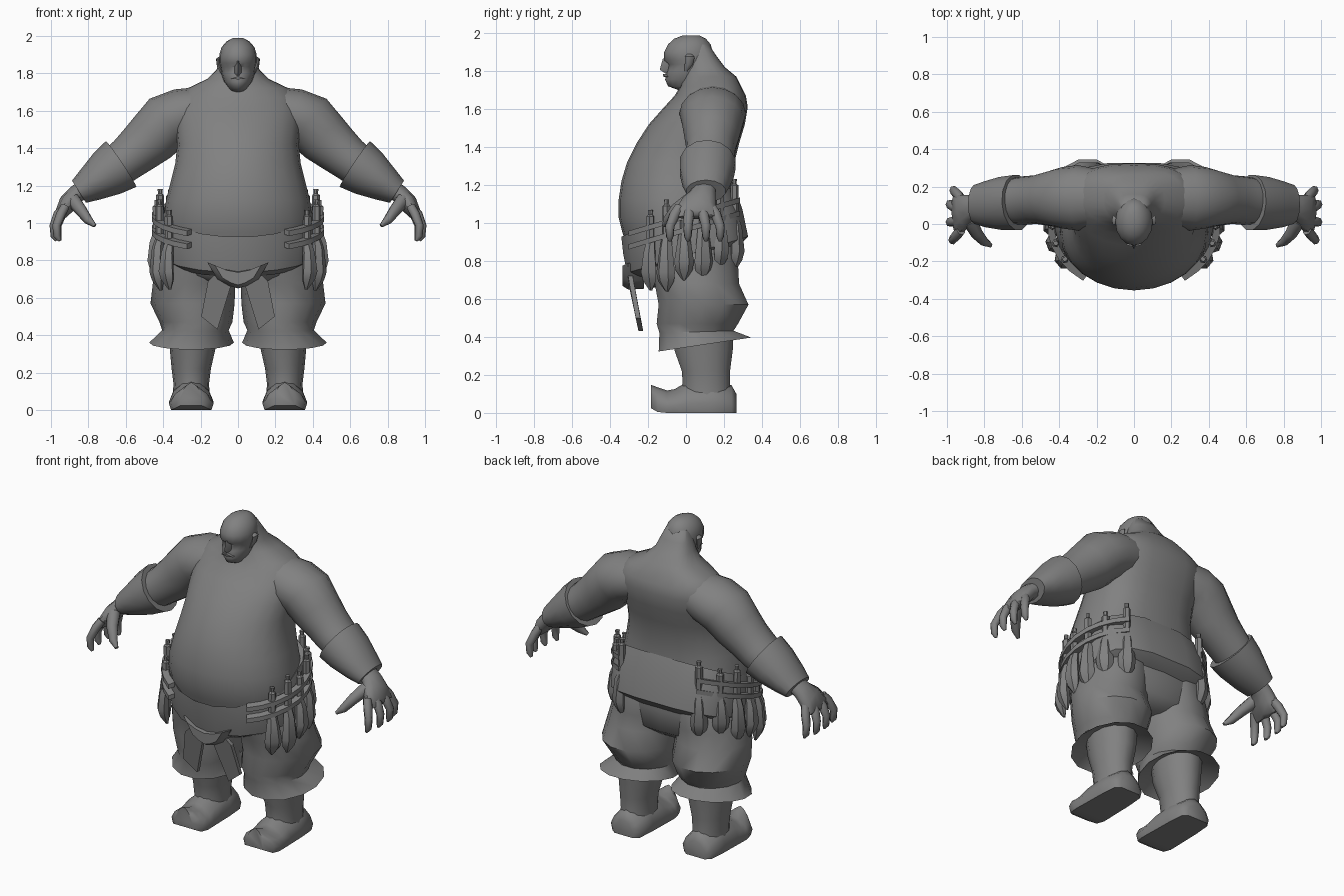
import bpy, bmesh, math
from mathutils import Vector

grey = bpy.data.materials.new("plain grey")
grey.diffuse_color = (0.22, 0.22, 0.22, 1)


def finish(name, bm, mirror=False, angle=40):
    """Turn a bmesh into a shaded object, optionally mirrored across x."""
    bmesh.ops.recalc_face_normals(bm, faces=bm.faces)
    me = bpy.data.meshes.new(name)
    bm.to_mesh(me)
    bm.free()
    me.materials.append(grey)
    me.shade_smooth()
    me.set_sharp_from_angle(angle=math.radians(angle))
    ob = bpy.data.objects.new(name, me)
    bpy.context.collection.objects.link(ob)
    if mirror:
        mod = ob.modifiers.new("mirror", 'MIRROR')
        mod.use_mirror_merge = False
    return ob


def loft(name, rings, mirror=False, caps=True, angle=40):
    """Skin a list of rings that all have the same number of points."""
    bm = bmesh.new()
    vs = [[bm.verts.new(p) for p in r] for r in rings]
    n = len(rings[0])
    for a, b in zip(vs, vs[1:]):
        for i in range(n):
            j = (i + 1) % n
            bm.faces.new((a[i], a[j], b[j], b[i]))
    if caps:
        bm.faces.new(vs[0])
        bm.faces.new(vs[-1])
    return finish(name, bm, mirror, angle)


def power(v, e):
    return math.copysign(abs(v) ** e, v)


def oval(z, x0, x1, yf, yb, n=20, slope=0, back=1.0):
    """Level ring from x0..x1 and yf..yb; slope tilts it, back < 1 squares its rear."""
    pts = []
    for i in range(n):
        a = 2 * math.pi * i / n
        c, s = math.cos(a), math.sin(a)
        e = back if s > 0 else 1
        y = (yf + yb) / 2 + (yb - yf) / 2 * power(s, e)
        pts.append(((x0 + x1) / 2 + (x1 - x0) / 2 * power(c, e), y, z + slope * y))
    return pts


def tube(name, path, radii, n=10, mirror=True, angle=40):
    """Limb along a path; radii are (in the bend plane, along y)."""
    path = [Vector(p) for p in path]
    rings = []
    for k, p in enumerate(path):
        t = (path[min(k + 1, len(path) - 1)] - path[max(k - 1, 0)]).normalized()
        u = t.cross(Vector((0, 1, 0))).normalized()
        v = u.cross(t)
        ru, rv = radii[k]
        rings.append([p + u * ru * math.cos(2 * math.pi * i / n) + v * rv * math.sin(2 * math.pi * i / n)
                      for i in range(n)])
    return loft(name, rings, mirror, True, angle)


def plate(name, outline, thick, mirror=False):
    """Slab from (x, y, z) outline points, thickened backwards."""
    front = [Vector(p) for p in outline]
    return loft(name, [front, [p + Vector((0, thick, 0)) for p in front]], mirror, True, 30)


# torso with belly, shoulders and thick neck: z, half width, front y, back y
body = [(.66, .15, -.18, .18), (.72, .30, -.26, .26), (.85, .38, -.30, .27), (.95, .395, -.335, .27),
        (1.03, .395, -.355, .26), (1.12, .385, -.355, .25), (1.22, .36, -.34, .25), (1.32, .335, -.31, .255),
        (1.42, .325, -.26, .28), (1.52, .335, -.195, .31), (1.61, .34, -.115, .325), (1.67, .32, -.06, .315),
        (1.72, .27, -.03, .29), (1.77, .165, -.015, .265), (1.82, .115, -.01, .205), (1.88, .095, 0, .16),
        (1.94, .07, .02, .12)]
loft("torso", [oval(z, -w, w, f, b, 24, 0, .75) for z, w, f, b in body], angle=60)

# head with jaw, brow and bald crown
skull = [(1.70, .04, -.04, .08), (1.72, .05, -.095, .10), (1.755, .075, -.11, .11), (1.80, .09, -.10, .13),
         (1.835, .095, -.093, .14), (1.855, .10, -.115, .14), (1.90, .10, -.115, .14), (1.94, .088, -.095, .13),
         (1.97, .062, -.062, .105), (1.988, .03, -.015, .07)]
loft("head", [oval(z, -w, w, f, b, 16) for z, w, f, b in skull], angle=50)
loft("nose", [[(-.012, -.10, 1.865), (.012, -.10, 1.865), (0, -.122, 1.865)],
              [(-.025, -.08, 1.80), (.025, -.08, 1.80), (0, -.138, 1.807)],
              [(-.018, -.08, 1.788), (.018, -.08, 1.788), (0, -.11, 1.788)]])
plate("moustache", [(-.04, -.112, 1.77), (0, -.122, 1.785), (.04, -.112, 1.77), (0, -.118, 1.768)], .03)
tube("ear", [(.085, .0, 1.80), (.103, .015, 1.84), (.108, .02, 1.875), (.09, .015, 1.89)],
     [(.006, .008), (.01, .022), (.01, .026), (.006, .012)], 8)

# arms and forearm guards
tube("upper_arm", [(.18, .14, 1.60), (.30, .14, 1.575), (.38, .14, 1.54), (.46, .135, 1.455), (.53, .13, 1.395),
                   (.59, .125, 1.345), (.67, .12, 1.285)],
     [(.13, .15), (.145, .175), (.155, .165), (.145, .145), (.13, .13), (.118, .13), (.11, .12)], 16, angle=60)
tube("forearm_guard", [(.625, .115, 1.315), (.70, .11, 1.265), (.79, .105, 1.205), (.85, .105, 1.167)],
     [(.147, .15), (.13, .145), (.095, .125), (.07, .105)], 14)

# hands
tube("palm", [(.80, .10, 1.20), (.87, .09, 1.15), (.91, .07, 1.105), (.945, .05, 1.05), (.955, .05, 1.03)],
     [(.05, .06), (.048, .07), (.05, .095), (.035, .11), (.02, .10)], 10, angle=60)
for k, (y0, y1, reach) in enumerate([(.135, .18, -.02), (.08, .105, 0), (.02, .01, 0), (-.035, -.085, -.015)]):
    tube("finger_%d" % (k + 1),
         [(.925, y0, 1.085), (.962 + reach, (y0 + y1) / 2, 1.045), (.985 + reach, y1, .985),
          (.982 + reach, y1, .93), (.97 + reach, y1, .905)],
         [(.025, .026), (.026, .029), (.023, .025), (.02, .021), (.008, .01)], 7, angle=60)
tube("thumb", [(.88, .02, 1.12), (.84, -.05, 1.07), (.80, -.095, 1.015), (.765, -.115, .985)],
     [(.04, .04), (.033, .035), (.025, .026), (.01, .012)], 7, angle=60)

# baggy trousers with a flared, tilted hem
leg = [(.98, .03, .34, -.18, .24, 0), (.88, .005, .40, -.22, .275, 0), (.78, .0, .43, -.20, .28, 0),
       (.68, .015, .455, -.17, .285, 0), (.57, .018, .468, -.15, .335, 0), (.47, .03, .42, -.16, .28, 0),
       (.425, .05, .405, -.145, .255, .03), (.345, .022, .475, -.15, .35, .15), (.41, .10, .38, -.08, .24, .1)]
loft("trouser_leg", [oval(z, a, b, f, k, 14, s) for z, a, b, f, k, s in leg], True, angle=45)

# boots: shaft and upturned foot
shaft = [(.44, .11, .375, -.08, .255), (.33, .12, .365, -.065, .25), (.22, .145, .355, -.025, .235),
         (.14, .155, .345, -.02, .235), (.06, .15, .35, -.02, .24)]
loft("boot_shaft", [oval(z, a, b, f, k, 14) for z, a, b, f, k in shaft], True, angle=60)
foot = []
for y, w, z0, z1 in [(.265, .07, 0, .10), (.24, .105, 0, .145), (.13, .115, 0, .18), (0, .118, 0, .16),
                     (-.06, .12, 0, .125), (-.10, .12, 0, .118), (-.15, .108, .005, .135), (-.185, .06, .025, .148)]:
    h = z1 - z0
    foot.append([(.25 + w * sx, y, z0 + h * sz) for sx, sz in
                 [(-.9, 0), (.9, 0), (1, .3), (.8, .62), (.4, .88), (0, 1), (-.4, .88), (-.8, .62), (-1, .3)]])
loft("boot_foot", foot, True, angle=50)

# broad belt, high at the back
belt = [(1.055, .36, -.33, .24, .45), (1.08, .395, -.345, .255, .45), (.96, .425, -.335, .30, .38),
        (.83, .415, -.315, .33, .3), (.79, .36, -.26, .27, .3)]
loft("belt", [oval(z, -w, w, f, b, 18, s, .65) for z, w, f, b, s in belt], angle=40)

# front knot and hanging cloth ends
loft("belt_knot", [[(x * s, y, .725 + (z - .725) * s) for x, z in
                    [(-.165, .79), (-.08, .755), (0, .74), (.08, .755), (.165, .79), (.11, .70), (.05, .665),
                     (0, .65), (-.05, .665), (-.11, .70)]]
                   for s, y in [(.75, -.335), (1, -.305), (.95, -.22)]])
plate("cloth_end", [(.03, -.305, .69), (.13, -.305, .72), (.16, -.30, .69), (.197, -.265, .50), (.11, -.25, .43)],
      .025, True)


def around(deg, out, z):
    """Point around the right side of the belt, tilted with it."""
    a = math.radians(deg)
    y = -.01 + (.315 + out) * math.sin(a)
    return Vector(((.415 + out) * math.cos(a), y, z + .3 * y))


# pouches, each with a vial standing above it
for k, deg in enumerate([-32, -16, 0, 17, 34, 52]):
    side = (around(deg + 4, 0, 0) - around(deg - 4, 0, 0))
    side.z = 0
    side.normalize()
    outward = Vector((side.y, -side.x, 0))
    low = .03 * (k % 2)

    def block(name, profile, n=6):
        loft(name, [[around(deg, o, z) + side * w * math.cos(2 * math.pi * i / n)
                     + outward * d * math.sin(2 * math.pi * i / n) for i in range(n)]
                    for z, o, w, d in profile], True, angle=35)

    block("pouch_%d" % (k + 1), [(.97, .015, .025, .02), (.90, .03, .036, .032), (.80 - low, .038, .052, .036),
                                 (.755 - low, .03, .045, .03), (.70 - low, .015, .008, .008)])
    block("vial_%d" % (k + 1), [(.93, .02, .022, .022), (1.09 + low, .022, .022, .022), (1.10 + low, .02, .012, .012),
                                (1.125 + low, .02, .014, .014)])

# two straps holding the vials
for k, z in enumerate([.965, 1.035]):
    loft("pouch_strap_%d" % (k + 1),
         [[around(d, o, z + h) for o, h in [(.01, -.014), (.048, -.014), (.048, .014), (.01, .014)]]
          for d in range(-54, 62, 12)], True)
